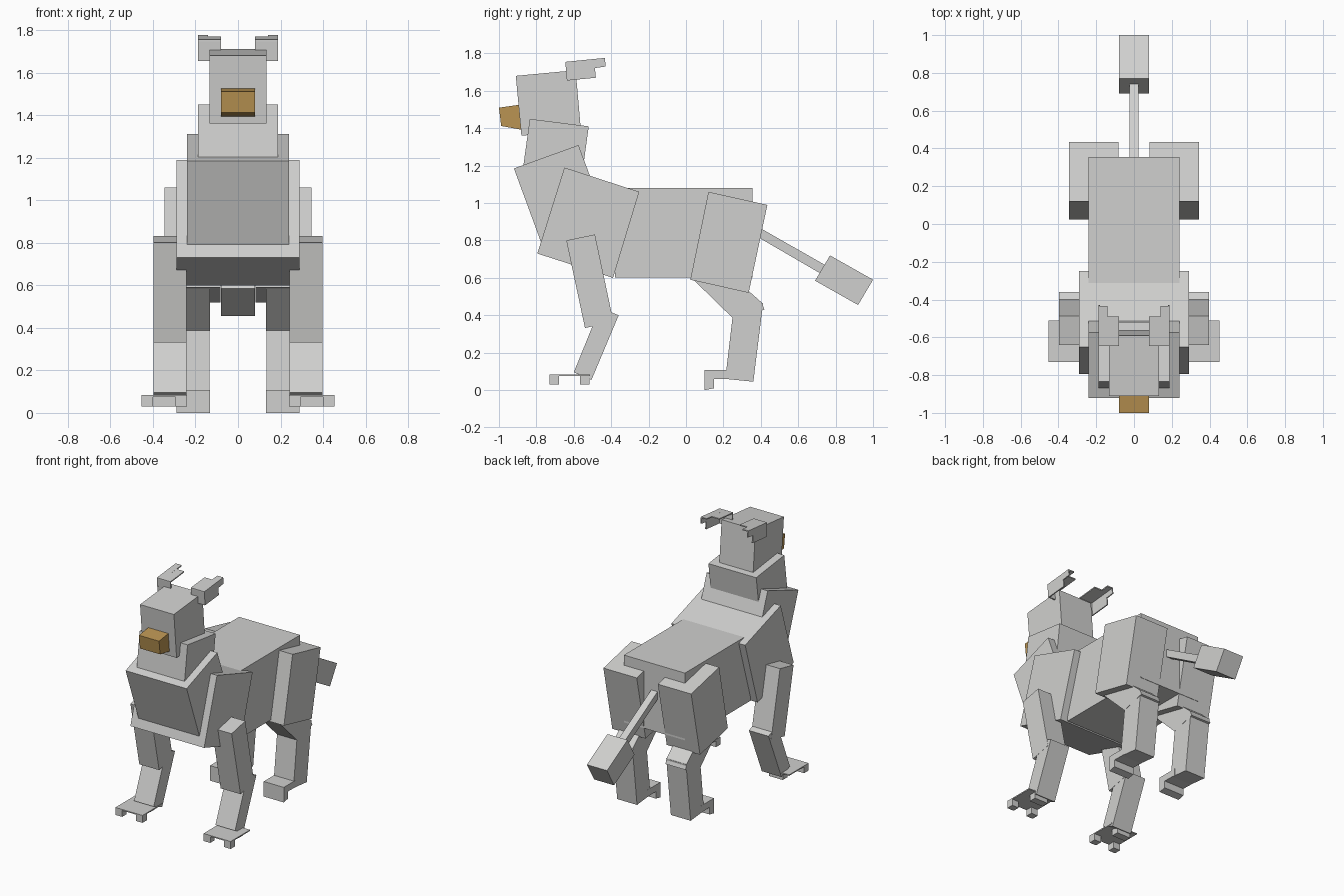
import bpy
import bmesh

if "Cube" in bpy.data.objects:
    bpy.data.objects.remove(bpy.data.objects["Cube"], do_unlink=True)


def make_material(name, rgb):
    mat = bpy.data.materials.new(name)
    mat.use_nodes = True
    mat.diffuse_color = (*rgb, 1)
    bsdf = next(n for n in mat.node_tree.nodes if n.type == 'BSDF_PRINCIPLED')
    bsdf.inputs["Base Color"].default_value = (*rgb, 1)
    bsdf.inputs["Roughness"].default_value = 0.9
    return mat


GREY = make_material("light grey", (0.63, 0.63, 0.62))
GOLD = make_material("beak gold", (0.49, 0.295, 0.085))


def slab(name, profile, x0, x1, mat=GREY):
    """Extrude a side profile of (y, z) points from x0 to x1."""
    bm = bmesh.new()
    face = bm.faces.new([bm.verts.new((x0, y, z)) for y, z in profile])
    ext = bmesh.ops.extrude_face_region(bm, geom=[face])
    moved = [v for v in ext["geom"] if isinstance(v, bmesh.types.BMVert)]
    bmesh.ops.translate(bm, verts=moved, vec=(x1 - x0, 0, 0))
    bmesh.ops.recalc_face_normals(bm, faces=bm.faces[:])
    mesh = bpy.data.meshes.new(name)
    bm.to_mesh(mesh)
    bm.free()
    mesh.materials.append(mat)
    obj = bpy.data.objects.new(name, mesh)
    bpy.context.collection.objects.link(obj)
    return obj


def centred(name, profile, half, mat=GREY):
    return slab(name, profile, -half, half, mat)


def pair(name, profile, x0, x1):
    """Matching parts on the left (+x) and right (-x)."""
    slab("left_" + name, profile, x0, x1)
    slab("right_" + name, profile, -x1, -x0)


def rect(y0, y1, z0, z1):
    return [(y0, z0), (y1, z0), (y1, z1), (y0, z1)]


# Trunk
centred("body", rect(-0.38, 0.355, 0.602, 1.08), 0.24)
centred("chest", [(-0.65, 1.19), (-0.25, 1.06), (-0.39, 0.60), (-0.795, 0.73)], 0.29)
centred("neck_base", [(-0.92, 1.185), (-0.575, 1.31), (-0.43, 0.92), (-0.775, 0.79)], 0.24)
centred("neck", [(-0.835, 1.45), (-0.52, 1.41), (-0.56, 1.12), (-0.875, 1.16)], 0.188)

# Head and beak
centred("head", [(-0.91, 1.68), (-0.59, 1.71), (-0.562, 1.39), (-0.88, 1.36)], 0.133)
centred("beak", [(-1.0, 1.51), (-0.86, 1.53), (-0.85, 1.387), (-0.988, 1.412)], 0.079, GOLD)

# Ears: thin top plates with a longer outer half, outer sides and fronts
pair("ear_top_inner", [(-0.645, 1.755), (-0.49, 1.77), (-0.49, 1.762), (-0.645, 1.747)], 0.08, 0.14)
pair("ear_top_outer", [(-0.645, 1.755), (-0.433, 1.776), (-0.433, 1.768), (-0.645, 1.747)], 0.14, 0.187)
pair("ear_side", [(-0.645, 1.753), (-0.433, 1.774), (-0.43, 1.73), (-0.487, 1.722),
                  (-0.482, 1.67), (-0.637, 1.655)], 0.179, 0.187)
pair("ear_front", [(-0.645, 1.754), (-0.637, 1.754), (-0.629, 1.656), (-0.637, 1.655)], 0.08, 0.185)

# Front legs
pair("front_upper_leg", [(-0.64, 0.80), (-0.487, 0.832), (-0.388, 0.365), (-0.54, 0.332)], 0.242, 0.398)
pair("front_lower_leg", [(-0.60, 0.095), (-0.505, 0.055), (-0.36, 0.40), (-0.46, 0.44)], 0.243, 0.397)

# Front feet: flat plate with two front toes and one rear toe
pair("front_foot_plate", rect(-0.73, -0.512, 0.075, 0.083), 0.24, 0.453)
pair("front_inner_toe", rect(-0.73, -0.68, 0.03, 0.08), 0.24, 0.293)
pair("front_outer_toe", rect(-0.73, -0.68, 0.03, 0.08), 0.40, 0.453)
pair("front_rear_toe", rect(-0.568, -0.516, 0.03, 0.08), 0.293, 0.40)

# Hind legs
pair("thigh", [(0.12, 1.06), (0.435, 0.99), (0.335, 0.52), (0.023, 0.59)], 0.083, 0.345)
pair("hock", [(0.045, 0.585), (0.25, 0.385), (0.42, 0.43), (0.405, 0.468),
              (0.335, 0.53), (0.2, 0.7)], 0.132, 0.29)
pair("hind_lower_leg", [(0.25, 0.40), (0.412, 0.465), (0.36, 0.045), (0.21, 0.06)], 0.133, 0.289)
pair("hind_foot", [(0.10, 0.107), (0.25, 0.107), (0.25, 0.058), (0.15, 0.06),
                   (0.15, 0.01), (0.10, 0.0)], 0.132, 0.29)

# Tail with block tuft
centred("tail", [(0.32, 0.91), (0.75, 0.665), (0.725, 0.62), (0.295, 0.87)], 0.025)
centred("tail_tuft", [(0.77, 0.72), (1.0, 0.59), (0.92, 0.455), (0.69, 0.585)], 0.079)
